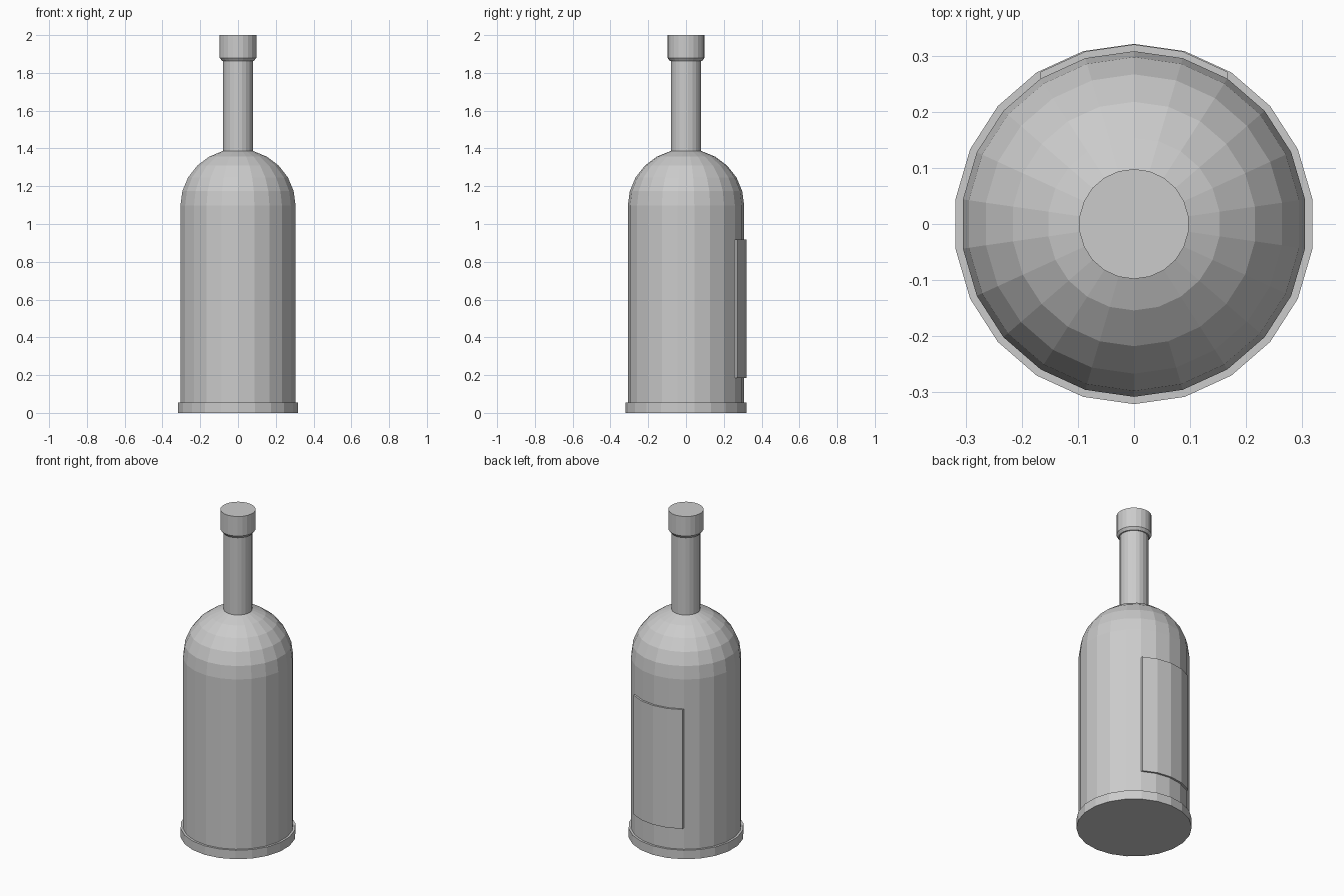
import bpy, bmesh
from math import sin, cos, pi, radians

SIDES = 22
STEP = 2 * pi / SIDES

cube = bpy.data.objects.get("Cube")
if cube:
    bpy.data.objects.remove(cube, do_unlink=True)

grey = bpy.data.materials.new("plain_grey")
grey.use_nodes = True
colour = (0.6, 0.6, 0.6, 1)
grey.diffuse_color = colour
grey.node_tree.nodes["Principled BSDF"].inputs["Base Color"].default_value = colour


def finish(name, bm):
    bmesh.ops.recalc_face_normals(bm, faces=bm.faces)
    mesh = bpy.data.meshes.new(name)
    bm.to_mesh(mesh)
    bm.free()
    mesh.materials.append(grey)
    obj = bpy.data.objects.new(name, mesh)
    bpy.context.collection.objects.link(obj)
    return obj


def lathe(name, profile):
    """Faceted solid of revolution from (radius, height) pairs, capped at both ends."""
    bm = bmesh.new()
    rings = [[bm.verts.new((r * cos(pi / 2 + i * STEP), r * sin(pi / 2 + i * STEP), z))
              for i in range(SIDES)] for r, z in profile]
    for low, high in zip(rings, rings[1:]):
        for i in range(SIDES):
            j = (i + 1) % SIDES
            bm.faces.new((low[i], low[j], high[j], high[i]))
    bm.faces.new(rings[0])
    bm.faces.new(rings[-1])
    return finish(name, bm)


# Foot
BODY_R, SHOULDER_Z, DOME_H = 0.308, 1.097, 0.3
lathe("foot", [(0.321, 0), (0.321, 0.055)])

# Straight body, domed shoulder and neck
dome = [(BODY_R * cos(radians(a)), SHOULDER_Z + DOME_H * sin(radians(a)))
        for a in range(0, 76, 15)]
neck_r = dome[-1][0]
lathe("bottle_body", [(BODY_R, 0.02)] + dome + [(neck_r, 1.89)])

# Cap with a chamfered lower rim
lathe("cap", [(0.086, 1.864), (0.098, 1.88), (0.098, 2.0)])

# Label: four body facets on the back, pushed outwards
bm = bmesh.new()
columns = []
for i in range(-2, 3):
    x, y = BODY_R * sin(i * STEP), BODY_R * cos(i * STEP)
    columns.append([bm.verts.new((x, y + dy, z))
                    for dy, z in ((0, 0.185), (0.012, 0.185), (0.012, 0.917), (0, 0.917))])
for a, b in zip(columns, columns[1:]):
    for k in range(3):
        bm.faces.new((a[k], b[k], b[k + 1], a[k + 1]))
bm.faces.new(columns[0])
bm.faces.new(columns[-1])
finish("back_label", bm)
